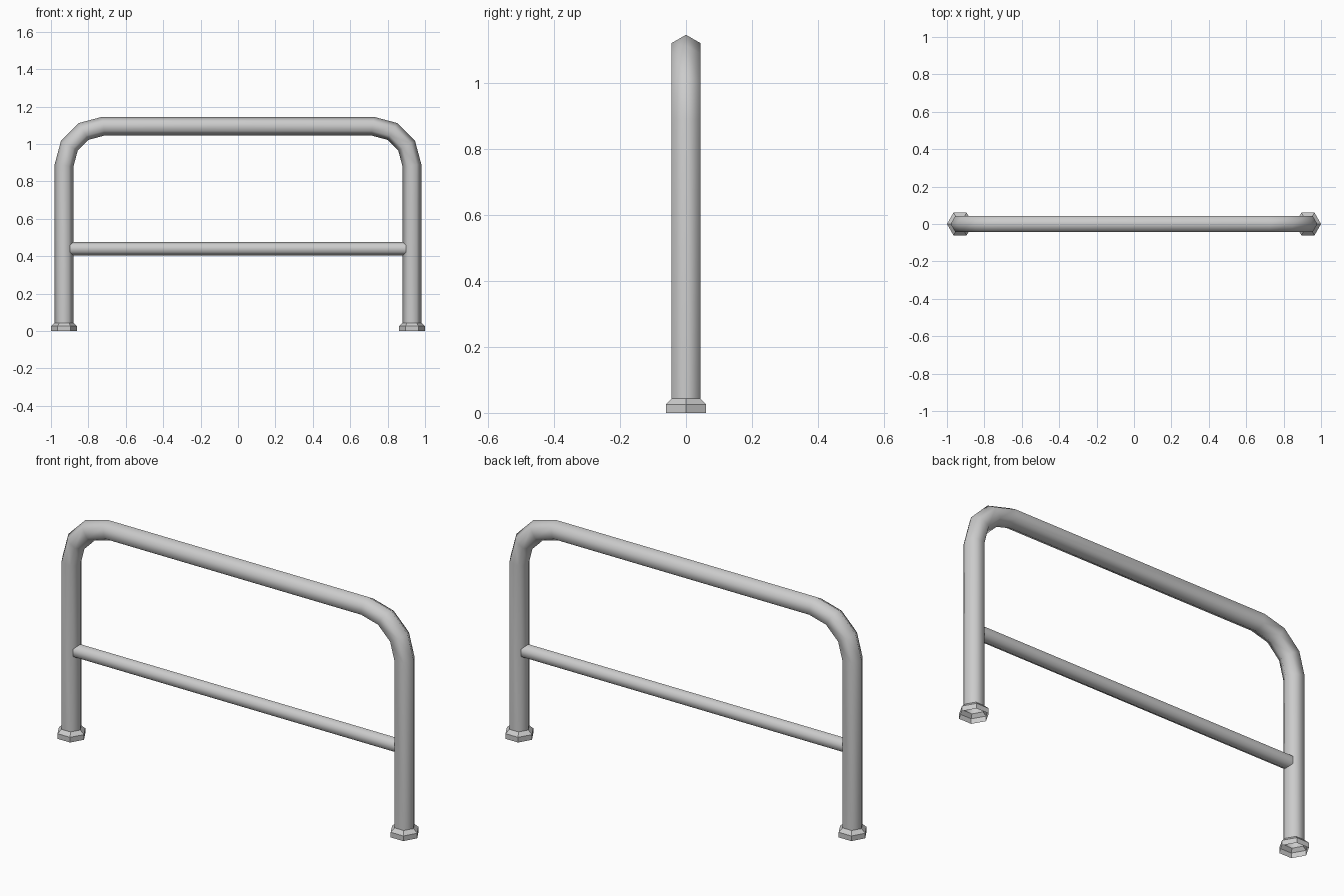
import bpy
import bmesh
from math import sin, cos, radians
from mathutils import Vector

cube = bpy.data.objects.get("Cube")
if cube:
    bpy.data.objects.remove(cube, do_unlink=True)

SIDES = 6
LEG_X = 0.93
TOP_Z = 1.095
BEND = 0.21

# Single painted metal colour
metal = bpy.data.materials.new("grey metal")
metal.use_nodes = True
GREY = (0.6, 0.6, 0.6, 1)
metal.diffuse_color = GREY
metal.node_tree.nodes["Principled BSDF"].inputs["Base Color"].default_value = GREY


def loft(name, rings, smooth, capped=False):
    """Skin a list of rings of points, in order, into one object."""
    bm = bmesh.new()
    loops = [[bm.verts.new(p) for p in ring] for ring in rings]
    for a, b in zip(loops, loops[1:]):
        for i in range(SIDES):
            j = (i + 1) % SIDES
            bm.faces.new((a[i], a[j], b[j], b[i]))
    if capped:
        bm.faces.new(loops[0][::-1])
        bm.faces.new(loops[-1])
    bmesh.ops.recalc_face_normals(bm, faces=bm.faces)
    # Open shells must face away from their own axis
    first = bm.faces[:][0]
    centre = sum((Vector(p) for p in rings[0]), Vector()) / SIDES
    if first.normal.dot(first.calc_center_median() - centre) < 0:
        bmesh.ops.reverse_faces(bm, faces=bm.faces)
    for f in bm.faces:
        f.smooth = smooth and len(f.verts) == 4
    mesh = bpy.data.meshes.new(name)
    bm.to_mesh(mesh)
    bm.free()
    mesh.materials.append(metal)
    obj = bpy.data.objects.new(name, mesh)
    bpy.context.collection.objects.link(obj)
    return obj


def tube(name, path, radius, capped=False):
    """Hexagonal pipe along a path in the XZ plane, mitred at each bend."""
    pts = [Vector((x, 0, z)) for x, z in path]
    rings = []
    for i, p in enumerate(pts):
        before = (p - pts[max(i - 1, 0)]).normalized()
        after = (pts[min(i + 1, len(pts) - 1)] - p).normalized()
        along = (before + after).normalized()
        out = Vector((-along.z, 0, along.x))
        mitre = 1 / max(along.dot(before), along.dot(after))
        rings.append([p + out * (radius * mitre * cos(radians(60 * k)))
                      + Vector((0, radius * sin(radians(60 * k)), 0))
                      for k in range(SIDES)])
    return loft(name, rings, True, capped)


# Bent hoop: legs, rounded corners and top rail in one pipe
half = [(LEG_X, 0.04)]
for a in (0, 30, 60, 90):
    half.append((LEG_X - BEND + BEND * cos(radians(a)),
                 TOP_Z - BEND + BEND * sin(radians(a))))
hoop_path = [(-x, z) for x, z in half] + half[::-1]
tube("hoop_frame", hoop_path, 0.05)

# Lower rail running into both legs
tube("lower_rail", [(-LEG_X, 0.44), (LEG_X, 0.44)], 0.037, True)

# Hollow hexagonal feet with a chamfered top
for side, x in (("left", LEG_X), ("right", -LEG_X)):
    profile = [(0.07, 0), (0.07, 0.026), (0.05, 0.044)]
    rings = [[(x + r * cos(radians(60 * k)), r * sin(radians(60 * k)), z)
              for k in range(SIDES)] for r, z in profile]
    loft(side + "_foot", rings, False)
